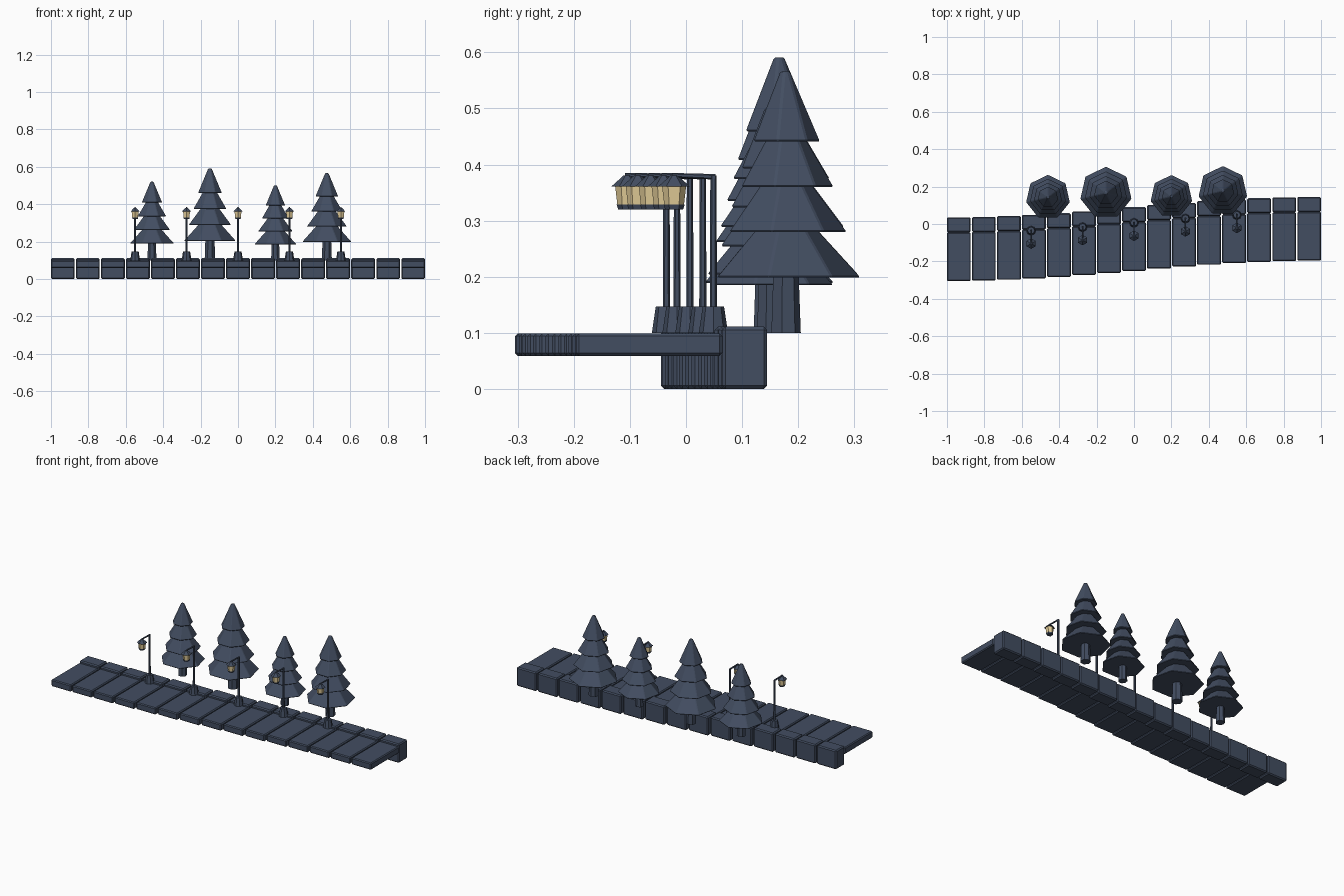
import bpy, bmesh, math
from mathutils import Vector

cube = bpy.data.objects.get("Cube")
if cube:
    bpy.data.objects.remove(cube, do_unlink=True)


def material(name, colour):
    mat = bpy.data.materials.new(name)
    mat.use_nodes = True
    mat.diffuse_color = (*colour, 1)
    mat.node_tree.nodes["Principled BSDF"].inputs["Base Color"].default_value = (*colour, 1)
    return mat


SLATE = material("slate blue", (0.055, 0.075, 0.12))
GLOW = material("warm lamp glass", (0.78, 0.62, 0.32))


def finish(name, bm, mat, bevel=0.0):
    bmesh.ops.recalc_face_normals(bm, faces=bm.faces)
    mesh = bpy.data.meshes.new(name)
    bm.to_mesh(mesh)
    bm.free()
    mesh.materials.append(mat)
    obj = bpy.data.objects.new(name, mesh)
    bpy.context.collection.objects.link(obj)
    if bevel:
        mod = obj.modifiers.new("worn edges", 'BEVEL')
        mod.width = bevel
        mod.segments = 1
        mod.limit_method = 'ANGLE'
    return obj


def box(name, centre, size, mat, bevel):
    bm = bmesh.new()
    bmesh.ops.create_cube(bm, size=1)
    bmesh.ops.scale(bm, vec=size, verts=bm.verts)
    bmesh.ops.translate(bm, vec=centre, verts=bm.verts)
    return finish(name, bm, mat, bevel)


def frustum(bm, sides, a, b, r1, r2):
    """Faceted, capped cone section from a to b; a corner points to +y when upright."""
    a, b = Vector(a), Vector(b)
    turn = (b - a).to_track_quat('Z', 'Y')
    if abs((b - a).normalized().z) > 0.999:
        turn.identity()
    rings = []
    for point, r in ((a, r1), (b, r2)):
        angles = [math.pi / 2 + math.tau * i / sides for i in range(sides)]
        rings.append([bm.verts.new(point + turn @ Vector((r * math.cos(t), r * math.sin(t), 0)))
                      for t in angles])
    low, high = rings
    for i in range(sides):
        j = (i + 1) % sides
        bm.faces.new((low[i], low[j], high[j], high[i]))
    bm.faces.new(low[::-1])
    bm.faces.new(high)


def bend(x):
    """Sideways drift of the path along its length."""
    return 0.055 * math.sin(x * math.pi / 2)


# Path slabs and the kerb blocks behind them
COUNT, WIDTH = 15, 0.127
STEP = (2 - WIDTH) / (COUNT - 1)
for i in range(COUNT):
    x = (i - (COUNT - 1) / 2) * STEP
    box(f"path_slab_{i + 1}", (x, bend(x) - 0.12, 0.079), (WIDTH, 0.26, 0.04), SLATE, 0.005)
    box(f"kerb_block_{i + 1}", (x, bend(x) + 0.05, 0.0555), (WIDTH, 0.08, 0.111), SLATE, 0.006)


# Conifers: tapered trunk and four stacked skirts
def tree(label, x, y, s):
    ground = 0.1
    bm = bmesh.new()
    frustum(bm, 7, (x, y, ground), (x, y, ground + 0.14 * s), 0.029 * s, 0.024 * s)
    finish(f"tree_trunk_{label}", bm, SLATE)
    bm = bmesh.new()
    for k in range(4):
        z = ground + (0.104 + 0.085 * k) * s
        r = (0.142 - 0.0253 * k) * s
        frustum(bm, 7, (x, y, z), (x, y, z + 0.132 * s), r, 0.15 * r)
    finish(f"tree_foliage_{label}", bm, SLATE, 0.003)


for n, spec in enumerate([(-0.46, 0.143, 0.857), (-0.15, 0.166, 1.0),
                          (0.2, 0.148, 0.816), (0.475, 0.177, 0.95)]):
    tree(n + 1, *spec)


# Street lamps: footing, post, arm and hanging lantern
def lamp(label, x):
    y = bend(x) + 0.007
    hang = y - 0.07
    bm = bmesh.new()
    frustum(bm, 8, (x, y, 0.1), (x, y, 0.147), 0.026, 0.019)
    finish(f"lamp_footing_{label}", bm, SLATE)
    bm = bmesh.new()
    frustum(bm, 6, (x, y, 0.14), (x, y, 0.38), 0.0065, 0.0055)
    frustum(bm, 6, (x, y + 0.004, 0.378), (x, hang - 0.004, 0.381), 0.005, 0.004)
    finish(f"lamp_post_{label}", bm, SLATE)
    bm = bmesh.new()
    frustum(bm, 6, (x, hang, 0.361), (x, hang, 0.38), 0.028, 0.007)
    finish(f"lantern_roof_{label}", bm, SLATE)
    bm = bmesh.new()
    frustum(bm, 6, (x, hang, 0.328), (x, hang, 0.362), 0.0175, 0.0215)
    finish(f"lantern_glass_{label}", bm, GLOW)
    bm = bmesh.new()
    frustum(bm, 6, (x, hang, 0.32), (x, hang, 0.329), 0.016, 0.019)
    finish(f"lantern_base_{label}", bm, SLATE)


for n in range(5):
    lamp(n + 1, (n - 2) * 0.275)
